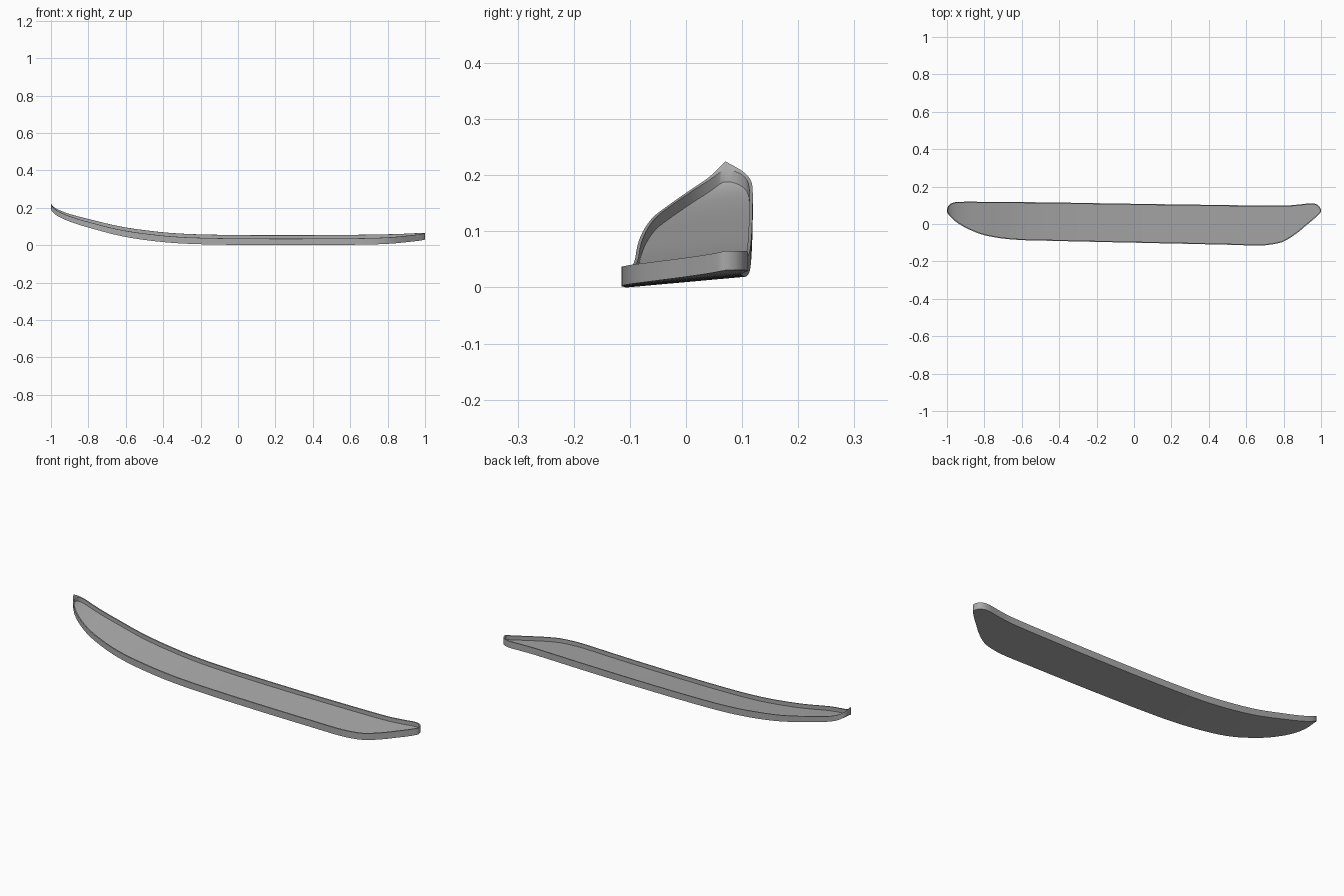
import bpy, bmesh, math
from mathutils import Vector

cube = bpy.data.objects.get("Cube")
if cube:
    bpy.data.objects.remove(cube, do_unlink=True)

# Control points along the length: plan edges (x, y) and underside height (x, z)
BACK = [(-1, .07), (-.99, .1), (-.965, .115), (-.9, .119), (-.5, .116), (0, .108), (.5, .101),
        (.8, .098), (.88, .104), (.95, .111), (.985, .1), (1, .07)]
FRONT = [(-1, .07), (-.985, .043), (-.95, .01), (-.88, -.03), (-.8, -.06), (-.65, -.083), (-.4, -.091),
         (0, -.1), (.5, -.111), (.68, -.115), (.75, -.107), (.8, -.094), (.87, -.05), (.93, 0),
         (.98, .043), (1, .07)]
UNDERSIDE = [(-1, .192), (-.8, .1), (-.6, .052), (-.4, .025), (-.2, .014), (.2, .01), (.7, .014), (1, .025)]
TILT = .09
WALL = .006
STATIONS = 72


def curve(points, x):
    """Smooth interpolation, eased by angle so the ends round off."""
    angle = lambda v: math.acos(max(-1, min(1, -v)))
    ts, vs = [angle(p[0]) for p in points], [p[1] for p in points]
    t, n = angle(x), len(points)
    i = max(k for k in range(n - 1) if ts[k] <= t + 1e-9)

    def slope(k):
        a, b = max(k - 1, 0), min(k + 1, n - 1)
        return (vs[b] - vs[a]) / (ts[b] - ts[a])
    h = ts[i + 1] - ts[i]
    u = (t - ts[i]) / h
    return ((1 + 2 * u) * (1 - u) ** 2 * vs[i] + u * (1 - u) ** 2 * h * slope(i)
            + u * u * (3 - 2 * u) * vs[i + 1] + u * u * (u - 1) * h * slope(i + 1))


def base_z(x, y):
    return curve(UNDERSIDE, x) + TILT * y


def rim_height(x):
    return .034 - .007 * max(0, -x - .5) / .5


def floor_height(x):
    return rim_height(x) - .021


# Plan outline, counter-clockwise: front edge out, back edge home
xs = [-math.cos(math.pi * i / STATIONS) for i in range(STATIONS + 1)]
outer = [Vector((x, curve(FRONT, x))) for x in xs]
outer += [Vector((x, curve(BACK, x))) for x in reversed(xs[1:-1])]
count = len(outer)
inner = []
for i, p in enumerate(outer):
    along = (outer[(i + 1) % count] - outer[i - 1]).normalized()
    inner.append(p + Vector((-along.y, along.x)) * WALL)

bm = bmesh.new()


def ring(outline, height):
    return [bm.verts.new((p.x, p.y, base_z(p.x, p.y) + height(p.x))) for p in outline]


def wall(a, b):
    for i in range(count):
        j = (i + 1) % count
        bm.faces.new((a[i], a[j], b[j], b[i]))


def sheet(loop):
    """Fill a ring with strips joining its front and back edges."""
    for i in range(STATIONS):
        quad = [loop[i], loop[i + 1], loop[-(i + 1) % count], loop[-i % count]]
        bm.faces.new(list(dict.fromkeys(quad)))


# Underside, outer wall, rim top, inner wall and sunken floor
bottom = ring(outer, lambda x: 0)
rim_outer = ring(outer, rim_height)
rim_inner = ring(inner, rim_height)
floor = ring(inner, floor_height)
sheet(bottom)
wall(bottom, rim_outer)
wall(rim_outer, rim_inner)
wall(rim_inner, floor)
sheet(floor)
bmesh.ops.recalc_face_normals(bm, faces=bm.faces)

# Rest on the ground
lowest = min(v.co.z for v in bm.verts)
bmesh.ops.translate(bm, verts=bm.verts, vec=(0, 0, -lowest))

mesh = bpy.data.meshes.new("curved_tray")
bm.to_mesh(mesh)
bm.free()
tray = bpy.data.objects.new("curved_tray", mesh)
bpy.context.collection.objects.link(tray)

# Plain grey finish
grey = bpy.data.materials.new("plain_grey")
grey.use_nodes = True
colour = (.4, .4, .4, 1)
grey.diffuse_color = colour
grey.node_tree.nodes["Principled BSDF"].inputs["Base Color"].default_value = colour
mesh.materials.append(grey)

bpy.ops.object.select_all(action='DESELECT')
tray.select_set(True)
bpy.context.view_layer.objects.active = tray
bpy.ops.object.shade_smooth_by_angle(angle=math.radians(35))
